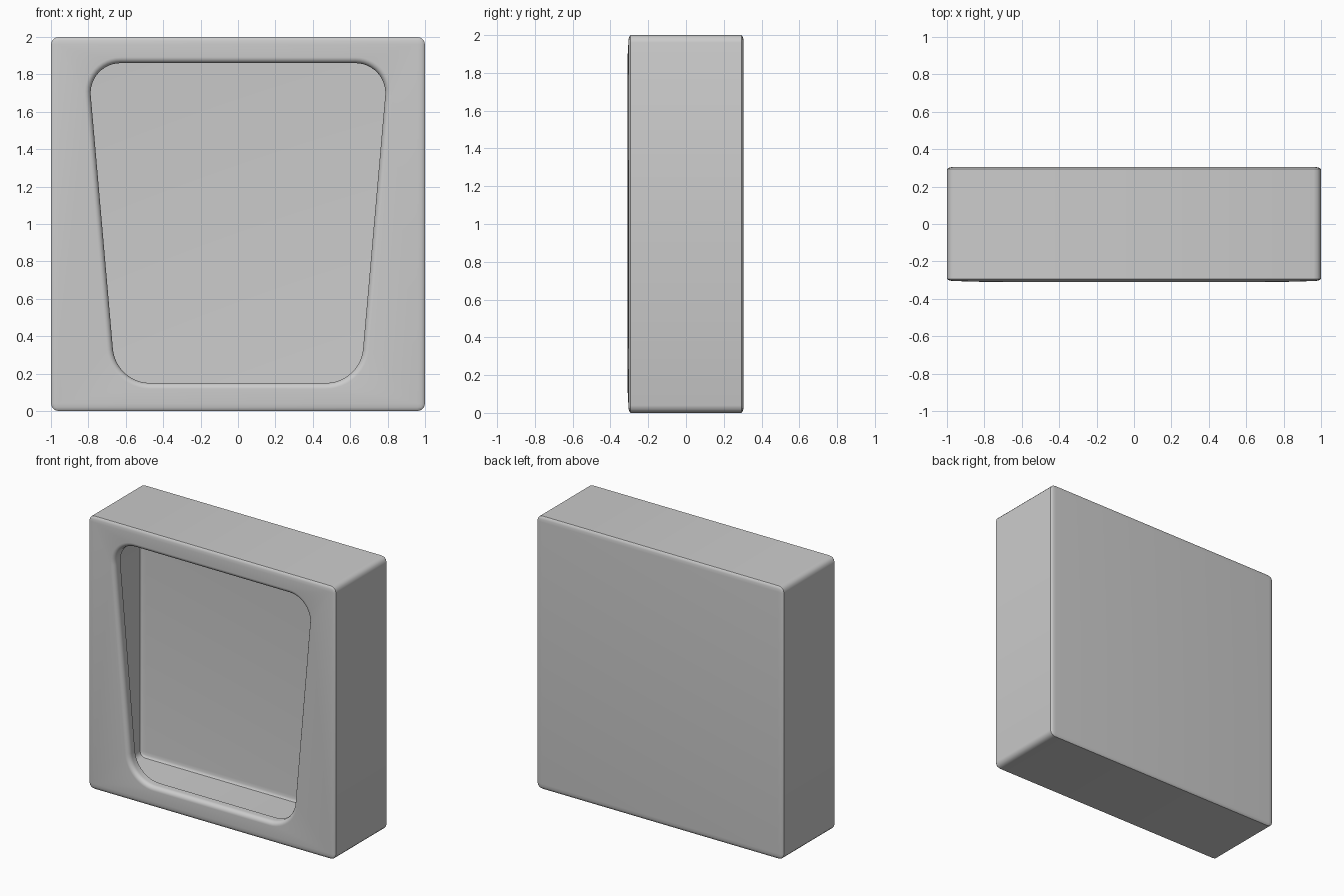
import bpy, bmesh, math

if "Cube" in bpy.data.objects:
    bpy.data.objects.remove(bpy.data.objects["Cube"])

DEPTH = 0.305      # half depth of the housing
LIP = 0.004        # how far the rim stands proud of the front edge
SLOPE = 0.0874     # lean of the opening's sides
SQUASH = 0.3       # edge rounding is shallower along y


def outline(grow):
    """Rounded trapezoid, grown outwards by the given amount."""
    tilt = math.atan(SLOPE)
    half = []
    for z, r, a0, a1 in ((0.15, 0.20, -math.pi / 2, -tilt),
                         (1.86, 0.16, -tilt, math.pi / 2)):
        cz = z + r if z < 1 else z - r
        cx = 0.653 + SLOPE * (cz - 0.15) - r / math.cos(tilt)
        for i in range(13):
            a = a0 + (a1 - a0) * i / 12
            half.append((cx + (r + grow) * math.cos(a), cz + (r + grow) * math.sin(a)))
    return half + [(-x, z) for x, z in reversed(half)]


# Thin-walled housing: a box with rounded edges
bm = bmesh.new()
bmesh.ops.create_cube(bm, size=2)
for v in bm.verts:
    v.co.y *= DEPTH / SQUASH
bmesh.ops.bevel(bm, geom=bm.edges[:], offset=0.04, segments=3,
                profile=0.5, affect='EDGES')
for v in bm.verts:
    v.co.y *= SQUASH
    v.co.z += 1

# Open the front, keeping the border of the removed face
front = min(bm.faces, key=lambda f: f.calc_center_median().y)
border = list(front.edges)
bmesh.ops.delete(bm, geom=[front], context='FACES_ONLY')

# Rim profile: rounds over from the front frame and turns inwards
r, face_y = 0.032, -DEPTH - LIP
profile = []
for i in range(7):
    a = math.pi / 2 * i / 6
    profile.append((r * (1 - math.sin(a)), face_y + r * (1 - math.cos(a))))
profile.append((0, face_y + 0.07))
rings = [[bm.verts.new((x, y, z)) for x, z in outline(g)] for g, y in profile]
for a, b in zip(rings, rings[1:]):
    for i in range(len(a)):
        j = (i + 1) % len(a)
        bm.faces.new((a[i], a[j], b[j], b[i]))

# Front frame between the housing border and the rim
rim = [bm.edges.get((rings[0][i - 1], v)) for i, v in enumerate(rings[0])]
bmesh.ops.triangle_fill(bm, edges=border + rim, use_beauty=True, normal=(0, -1, 0))
bmesh.ops.recalc_face_normals(bm, faces=bm.faces)

mesh = bpy.data.meshes.new("housing")
bm.to_mesh(mesh)
bm.free()
housing = bpy.data.objects.new("housing", mesh)
bpy.context.collection.objects.link(housing)

# Smooth rounded edges
bpy.context.view_layer.objects.active = housing
housing.select_set(True)
bpy.ops.object.shade_smooth_by_angle(angle=math.radians(35))
